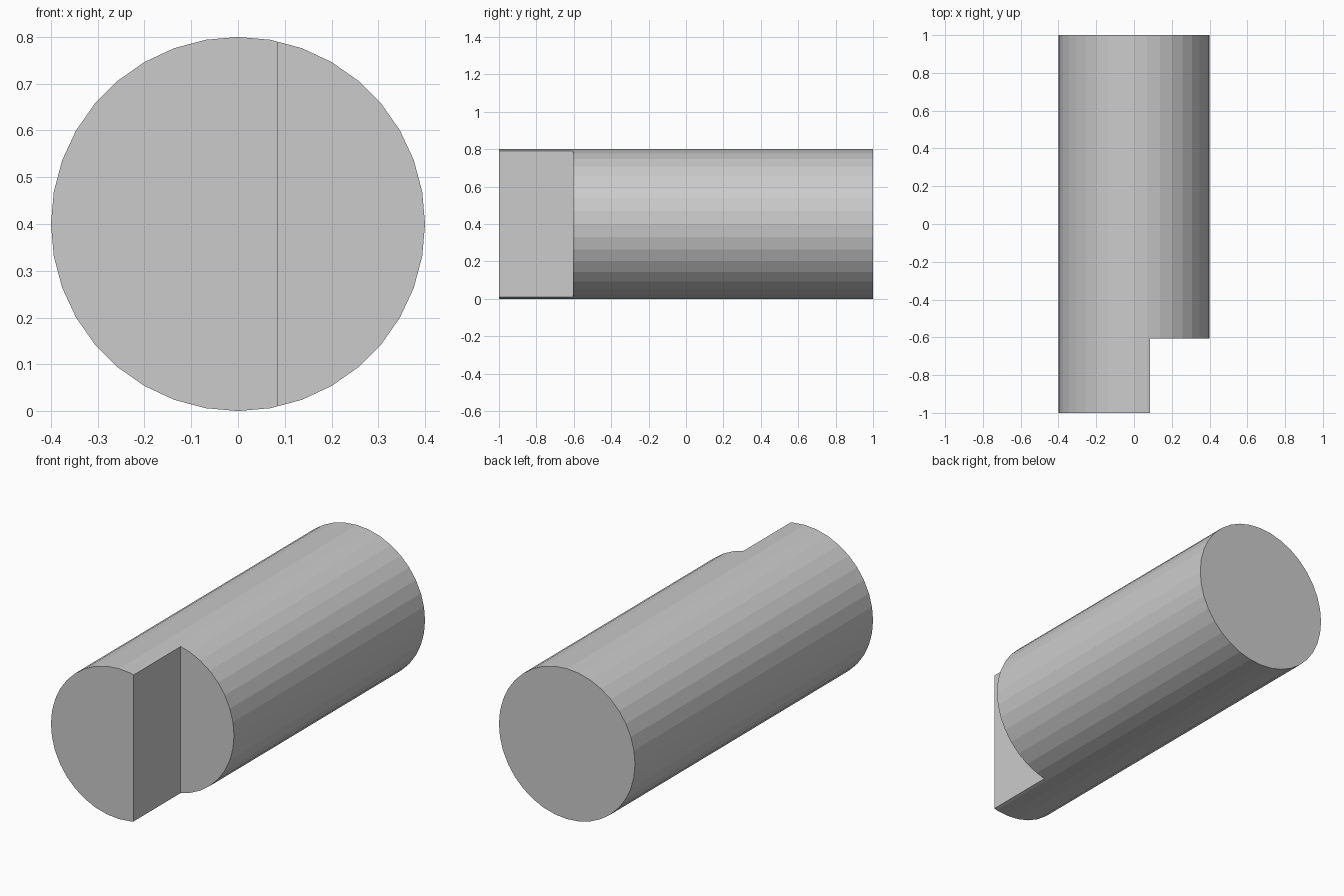
import bpy
import math

if "Cube" in bpy.data.objects:
    bpy.data.objects.remove(bpy.data.objects["Cube"])

R = 0.4          # shaft radius
HALF = 1.0       # half length along y
NOTCH_X = 0.086  # flat wall of the notch
NOTCH_Y = -0.605 # depth of the notch

# 36-sided shaft lying along y, with a vertex at +x
bpy.ops.mesh.primitive_cylinder_add(
    vertices=36, radius=R, depth=2 * HALF,
    location=(0, 0, R), rotation=(math.pi / 2, 0, 0))
shaft = bpy.context.object
shaft.name = "notched_shaft"

# Box that removes one side of the front end
x_end, y_end = 0.6, -1.2
bpy.ops.mesh.primitive_cube_add(
    size=1, location=((NOTCH_X + x_end) / 2, (NOTCH_Y + y_end) / 2, R))
cutter = bpy.context.object
cutter.name = "notch_cutter"
cutter.scale = (x_end - NOTCH_X, NOTCH_Y - y_end, 1.2)
cutter.hide_render = True

# Cut the step and bake it into the shaft
notch = shaft.modifiers.new("notch", 'BOOLEAN')
notch.operation = 'DIFFERENCE'
notch.solver = 'EXACT'
notch.object = cutter
bpy.ops.object.select_all(action='DESELECT')
shaft.select_set(True)
bpy.context.view_layer.objects.active = shaft
bpy.ops.object.modifier_apply(modifier=notch.name)
bpy.data.objects.remove(cutter, do_unlink=True)
bpy.ops.object.shade_flat()
